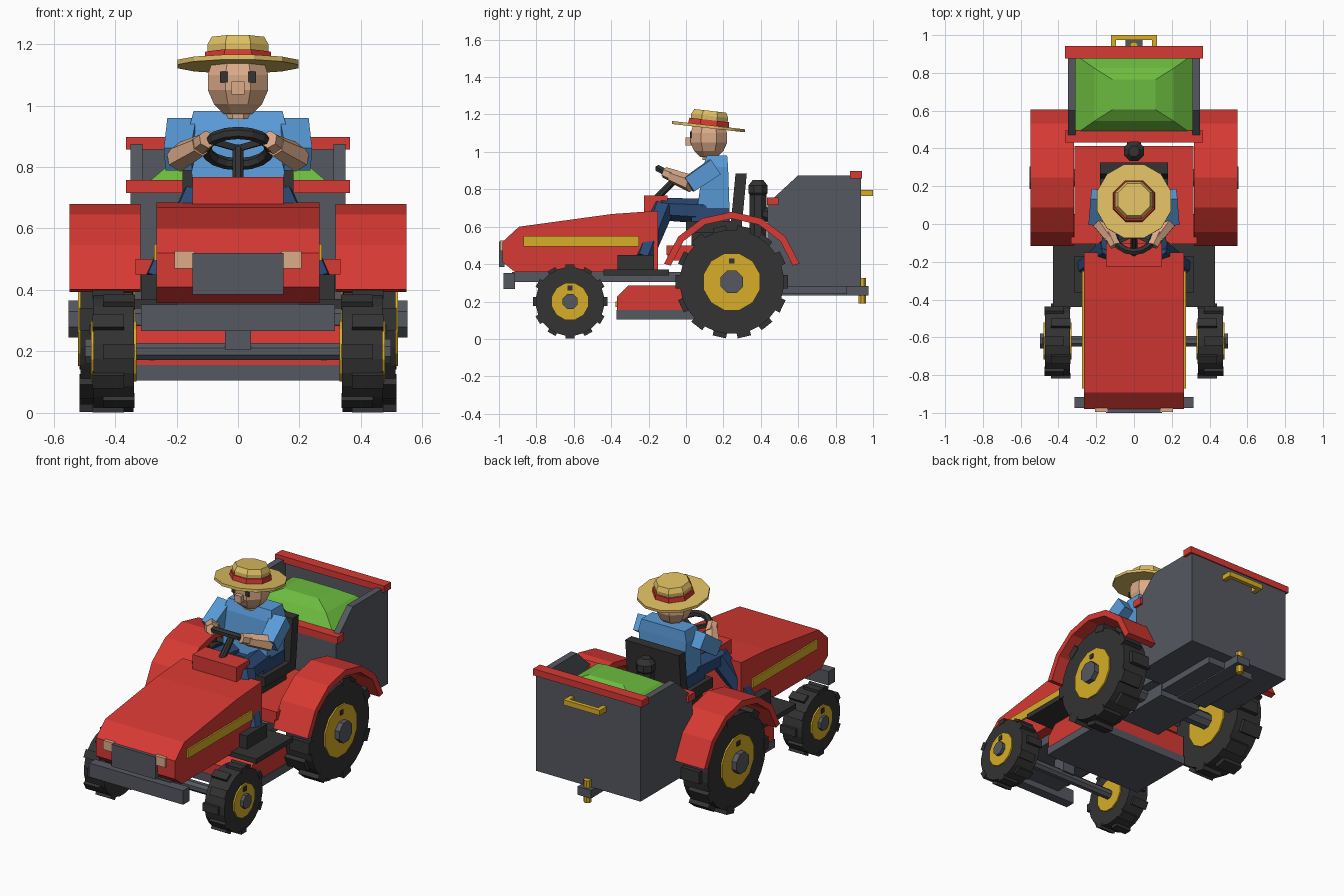
import bpy, bmesh, math
from mathutils import Vector, Matrix

if "Cube" in bpy.data.objects:
    bpy.data.objects.remove(bpy.data.objects["Cube"])

def material(name, r, g, b):
    m = bpy.data.materials.new(name)
    m.diffuse_color = (r, g, b, 1)
    m.use_nodes = True
    m.node_tree.nodes["Principled BSDF"].inputs["Base Color"].default_value = m.diffuse_color
    return m

RED = material("red paint", .68, .041, .033)
GOLD = material("yellow paint", .68, .42, .02)
GREY = material("grey metal", .09, .098, .117)
BLACK = material("black rubber", .033, .033, .033)
BLUE = material("blue shirt", .1, .33, .69)
NAVY = material("navy trousers", .024, .068, .18)
SKIN = material("skin", .72, .41, .25)
STRAW = material("straw", .74, .52, .125)
GREEN = material("grass green", .15, .5, .05)

def finish(name, mat, bm):
    bmesh.ops.recalc_face_normals(bm, faces=bm.faces)
    me = bpy.data.meshes.new(name)
    bm.to_mesh(me)
    bm.free()
    me.materials.append(mat)
    ob = bpy.data.objects.new(name, me)
    bpy.context.collection.objects.link(ob)
    return ob

def loft(name, mat, rings):
    """Skin a list of equal-length point rings and cap both ends."""
    bm = bmesh.new()
    vs = [[bm.verts.new(p) for p in ring] for ring in rings]
    n = len(vs[0])
    for a, b in zip(vs, vs[1:]):
        for i in range(n):
            bm.faces.new((a[i], a[(i + 1) % n], b[(i + 1) % n], b[i]))
    bm.faces.new(vs[0])
    bm.faces.new(vs[-1])
    return finish(name, mat, bm)

def prism(name, mat, x0, x1, yz):
    return loft(name, mat, [[(x, y, z) for y, z in yz] for x in (x0, x1)])

def box(name, mat, x0, x1, y0, y1, z0, z1):
    return prism(name, mat, x0, x1, [(y0, z0), (y1, z0), (y1, z1), (y0, z1)])

def rod(name, mat, p, q, r, n=8, r2=None):
    """Cylinder, cone or (n=4) square bar from p to q."""
    p, q = Vector(p), Vector(q)
    d = (q - p).normalized()
    u = d.cross(Vector((0, 0, 1)) if abs(d.z) < .9 else Vector((0, 1, 0))).normalized()
    v = d.cross(u)
    def ring(c, rad):
        return [c + rad * (math.cos(a) * u + math.sin(a) * v)
                for a in ((i + .5) * math.tau / n for i in range(n))]
    return loft(name, mat, [ring(p, r), ring(q, r if r2 is None else r2)])

def lathe(name, mat, centre, profile, n=8, tilt=0):
    rot = Matrix.Rotation(tilt, 3, 'X')
    return loft(name, mat, [[Vector(centre) + rot @ Vector((
        r * math.cos((i + .5) * math.tau / n), r * math.sin((i + .5) * math.tau / n), z))
        for i in range(n)] for r, z in profile])

def wheel(name, s, x0, x1, y, z, r, rim, hub, hub_x, lugs, sides):
    rod(name + "_tyre", BLACK, (s * (x0 + .003), y, z), (s * (x1 - .003), y, z), r * .92, sides)
    rod(name + "_rim", GOLD, (s * (x0 - .005), y, z), (s * (x1 + .006), y, z), rim, 12)
    rod(name + "_hub", GREY, (s * x0, y, z), (s * hub_x, y, z), hub, 8)
    zs = z + (rim + hub) * .5
    box(name + "_valve", BLACK, s * x1, s * (x1 + .011), y - .014, y + .014, zs - .014, zs + .014)
    for i in range(lugs):  # lugs shifted in turn to either side of the tread
        a = i * math.tau / lugs
        c, sn = math.cos(a), math.sin(a)
        w = r * .12
        cut = (x1 - x0) * .25
        prism(name + "_lug", BLACK, s * (x0 + cut * (i % 2)), s * (x1 - cut * (1 - i % 2)),
              [(y + c * t - sn * k, z + sn * t + c * k)
               for t, k in ((r * .85, -w), (r * .995, -w), (r * .995, w), (r * .85, w))])

# Hood, dash and nose
prism("hood", RED, -.265, .265, [(-.98, .52), (-.893, .6), (-.395, .668), (-.15, .685),
                                 (-.15, .358), (-.915, .358), (-.98, .41)])
box("dash", RED, -.148, .148, -.225, -.1, .66, .767)
box("grille", GREY, -.148, .148, -1, -.97, .385, .52)
box("bumper", GREY, -.315, .315, -.975, -.915, .267, .352)

# Chassis and front axle
box("chassis", GREY, -.2, .2, -.93, .4, .305, .358)
box("gearbox", GREY, -.14, .14, .05, .41, .23, .43)
box("axle_pivot", GREY, -.042, .042, -.66, -.58, .205, .31)
rod("front_axle", GREY, (-.35, -.62, .2), (.35, -.62, .2), .03)
rod("rear_axle", GREY, (-.36, .245, .305), (.36, .245, .305), .05)
box("seat_deck", RED, -.315, .315, -.1, .412, .42, .5)
box("deck_lip", RED, -.333, .333, -.105, -.07, .45, .5)

# Mower deck
prism("mower_deck", RED, -.33, .33, [(-.37, .15), (-.37, .225), (-.31, .285), (.05, .285), (.05, .15)])
box("mower_skirt", GREY, -.335, .335, -.372, .052, .105, .155)

for s in (-1, 1):
    wheel("rear_wheel", s, .34, .515, .245, .305, .303, .157, .065, .552, 14, 28)
    wheel("front_wheel", s, .336, .473, -.62, .2, .2, .102, .043, .498, 12, 24)
    # Fender arch over the rear wheel
    arc = [math.radians(15 + 25 * i) for i in range(7)]
    prism("fender", RED, s * .318, s * .548,
          [(.245 + .375 * math.cos(a), .305 + .375 * math.sin(a)) for a in arc] +
          [(.245 + .338 * math.cos(a), .305 + .338 * math.sin(a)) for a in reversed(arc)])
    box("hood_stripe", GOLD, s * .262, s * .274, -.87, -.25, .495, .55)
    box("headlight", SKIN, s * .14, s * .207, -.995, -.965, .47, .526)
    box("footboard", BLACK, s * .2, s * .43, -.44, -.09, .34, .37)
    box("mower_bolt", GOLD, s * .27, s * .29, -.378, -.37, .17, .2)

# Seat and grass chute
box("seat_base", BLACK, -.13, .13, .03, .28, .5, .58)
box("seat_cushion", BLACK, -.18, .18, 0, .29, .57, .63)
prism("seat_back", BLACK, -.18, .18, [(.235, .57), (.295, .57), (.325, .885), (.265, .885)])
rod("chute_pipe", BLACK, (0, .385, .3), (0, .385, .8), .048)
lathe("chute_elbow", BLACK, (0, .385, .8), [(.03, -.05), (.056, -.02), (.056, .02), (.03, .05)])
rod("chute_outlet", BLACK, (0, .385, .68), (0, .45, .66), .04)

# Grass collector
for s in (-1, 1):
    prism("hopper_side", GREY, s * .31, s * .35,
          [(.437, .28), (.935, .28), (.935, .875), (.6, .875), (.437, .725)])
box("hopper_front", GREY, -.31, .31, .437, .475, .28, .725)
box("hopper_back", GREY, -.31, .31, .895, .935, .28, .875)
box("hopper_floor", GREY, -.31, .31, .475, .895, .28, .32)
box("hopper_front_rim", RED, -.365, .365, .432, .495, .715, .757)
box("hopper_back_rim", RED, -.365, .365, .877, .942, .857, .897)
loft("grass_heap", GREEN, [[(x * i, .685 + y * j, z) for i, j in ((-1, -1), (1, -1), (1, 1), (-1, 1))]
                           for x, y, z in ((.31, .21, .3), (.31, .21, .735), (.21, .14, .82), (.115, .08, .86))])
box("handle_bar", GOLD, -.122, .122, .975, 1, .765, .796)
for s in (-1, 1):
    box("handle_post", GOLD, s * .095, s * .122, .93, .98, .765, .796)
# Tow bar
box("tow_frame", GREY, -.16, .16, .44, .86, .24, .285)
box("tow_bar", GREY, -.045, .045, .44, .975, .232, .282)
rod("tow_pin", GOLD, (0, .943, .19), (0, .943, .325), .022)

# Steering wheel
rod("steering_column", BLACK, (0, -.17, .74), (0, -.05, .86), .02)
axis_tilt = Matrix.Rotation(math.radians(-29), 3, 'X')
hub = Vector((0, -.055, .86))
bm = bmesh.new()
N, M = 16, 6
grid = [[bm.verts.new(hub + axis_tilt @ Vector((
    (.105 + .02 * math.cos(b)) * math.cos(a), (.105 + .02 * math.cos(b)) * math.sin(a), .02 * math.sin(b))))
    for b in (j * math.tau / M for j in range(M))] for a in (i * math.tau / N for i in range(N))]
for i in range(N):
    for j in range(M):
        bm.faces.new((grid[i][j], grid[(i + 1) % N][j], grid[(i + 1) % N][(j + 1) % M], grid[i][(j + 1) % M]))
finish("steering_wheel", BLACK, bm)
for a in (90, 210, 330):
    a = math.radians(a)
    rod("steering_spoke", BLACK, hub, hub + axis_tilt @ Vector((.1 * math.cos(a), .1 * math.sin(a), 0)), .014, 4)

# Driver body
loft("torso", BLUE, [[(-x, y0, z), (x, y0, z), (x, y1, z), (-x, y1, z)] for x, y0, y1, z in
                     ((.14, .05, .235, .62), (.16, .09, .225, .92), (.145, .112, .22, .982))])
box("hips", NAVY, -.15, .15, .03, .23, .62, .7)
rod("neck", SKIN, (0, .13, .96), (0, .125, 1.02), .045)
for s in (-1, 1):
    rod("sleeve", BLUE, (s * .18, .155, .92), (s * .195, .015, .825), .067, 4, .062)
    rod("forearm", SKIN, (s * .195, .03, .83), (s * .12, -.075, .87), .048, 6, .036)
    rod("hand", SKIN, (s * .13, -.05, .865), (s * .1, -.115, .89), .036, 6, .03)
    rod("thigh", NAVY, (s * .08, .16, .68), (s * .125, -.14, .695), .068, 6, .06)
    rod("shin", NAVY, (s * .125, -.12, .705), (s * .26, -.225, .43), .062, 6, .048)
    box("shoe", BLACK, s * .2, s * .315, -.365, -.17, .37, .45)
    box("eye", BLACK, s * .033, s * .058, .021, .029, 1.075, 1.11)
lathe("head", SKIN, (0, .122, 1.07), [(.05, -.097), (.085, -.065), (.106, -.02), (.106, .03), (.09, .075), (.055, .1)])
box("nose", SKIN, -.021, .021, -.002, .04, 1.035, 1.078)

# Straw hat, tipped back
tip = math.radians(-6.5)
base = (0, .12, 1.135)
lathe("hat_brim", STRAW, base, [(.203, -.008), (.203, .008)], 12, tip)
lathe("hat_crown", STRAW, base, [(.105, 0), (.108, .058), (.093, .085)], 8, tip)
lathe("hat_band", RED, base, [(.119, .008), (.115, .036)], 8, tip)
